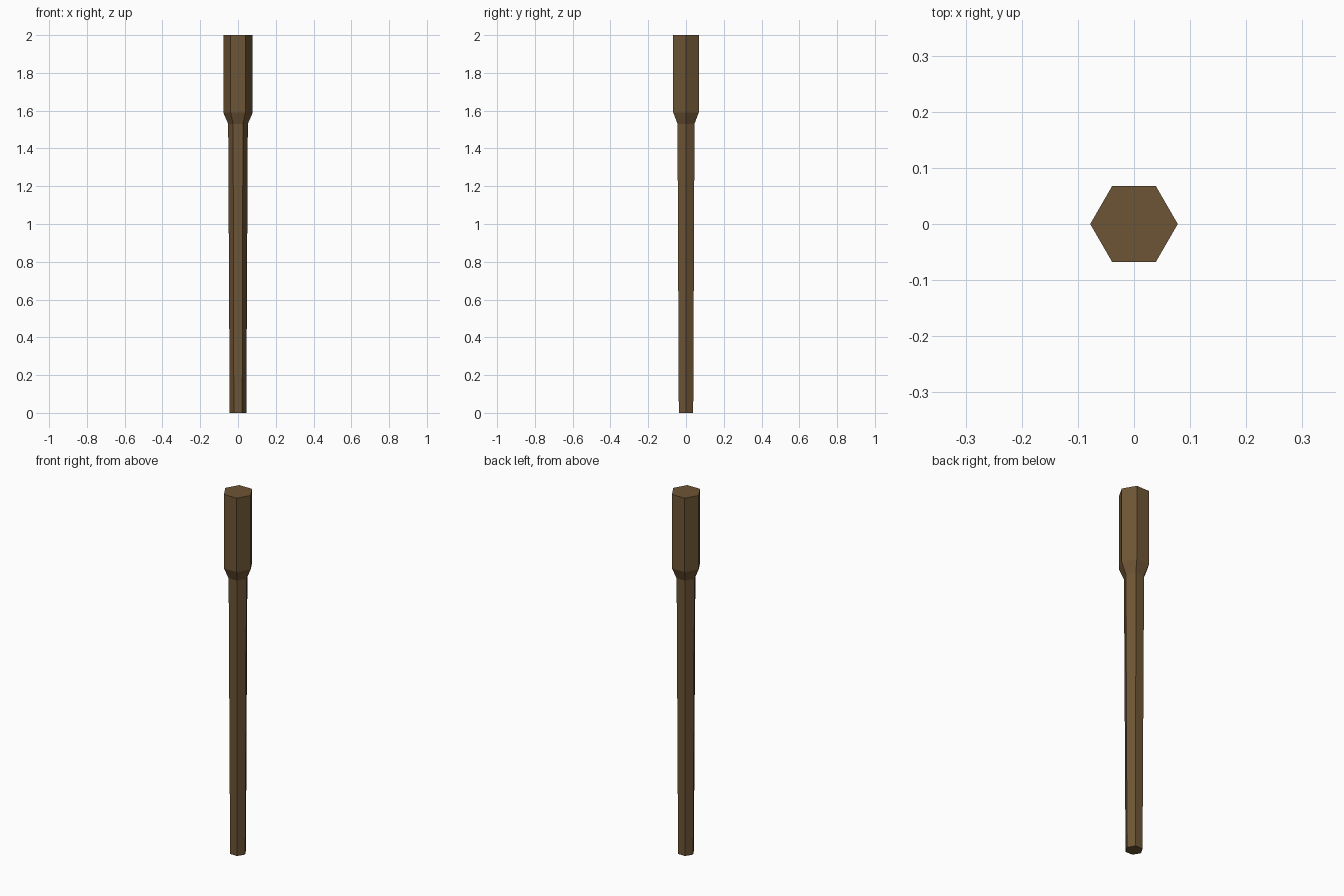
import bpy, bmesh, math

if "Cube" in bpy.data.objects:
    bpy.data.objects.remove(bpy.data.objects["Cube"])

# (radius, height) profile: tapered shaft, flare, thick grip
PROFILE = [(0.044, 0.0), (0.052, 1.53), (0.078, 1.59), (0.078, 2.0)]
SIDES = 6

# Hexagonal handle lofted through the profile, flat faces
bm = bmesh.new()
rings = [[bm.verts.new((r * math.cos(math.tau * i / SIDES),
                        r * math.sin(math.tau * i / SIDES), z))
          for i in range(SIDES)] for r, z in PROFILE]
for low, high in zip(rings, rings[1:]):
    for i in range(SIDES):
        j = (i + 1) % SIDES
        bm.faces.new((low[i], low[j], high[j], high[i]))

# End caps
bm.faces.new(rings[0][::-1])
bm.faces.new(rings[-1])

mesh = bpy.data.meshes.new("wooden_handle")
bm.to_mesh(mesh)
bm.free()
handle = bpy.data.objects.new("wooden_handle", mesh)
bpy.context.collection.objects.link(handle)

# Brown wood
wood = bpy.data.materials.new("brown_wood")
wood.diffuse_color = (0.155, 0.09, 0.035, 1.0)
wood.use_nodes = True
wood.node_tree.nodes["Principled BSDF"].inputs["Base Color"].default_value = wood.diffuse_color
mesh.materials.append(wood)
